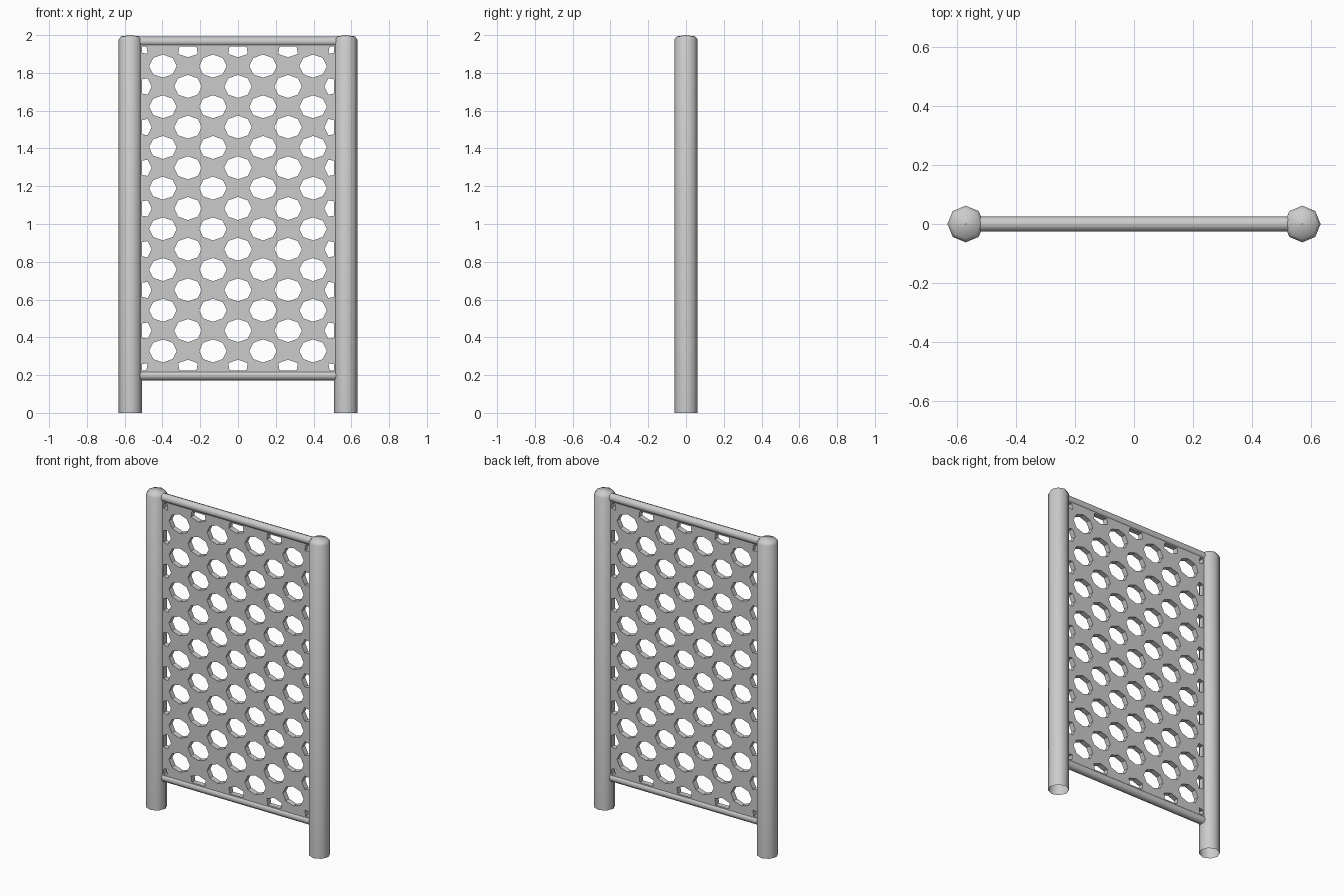
import bpy
from math import cos, sin, pi

cube = bpy.data.objects.get("Cube")
if cube:
    bpy.data.objects.remove(cube, do_unlink=True)

grey = bpy.data.materials.new("grey metal")
grey.use_nodes = True
grey.diffuse_color = (0.6, 0.6, 0.6, 1)
grey.node_tree.nodes["Principled BSDF"].inputs["Base Color"].default_value = (0.6, 0.6, 0.6, 1)

SIDES = 8
POST_X, POST_R = 0.57, 0.062
RAIL_LOW, RAIL_TOP, RAIL_R = 0.198, 1.966, 0.026
MID_Z = (RAIL_LOW + RAIL_TOP) / 2


def lathe(name, profile, location, axis_rotation=(0, 0, 0)):
    """Octagonal tube from (radius, height) rings; a zero radius closes it."""
    verts, faces = [], []
    for r, h in profile:
        for i in range(SIDES):
            a = 2 * pi * i / SIDES
            verts.append((r * cos(a), r * sin(a), h))
    for k in range(len(profile) - 1):
        for i in range(SIDES):
            j = (i + 1) % SIDES
            a, b = k * SIDES, (k + 1) * SIDES
            faces.append((a + i, a + j, b + j, b + i))
    mesh = bpy.data.meshes.new(name)
    mesh.from_pydata(verts, [], faces)
    mesh.validate()
    obj = bpy.data.objects.new(name, mesh)
    bpy.context.collection.objects.link(obj)
    obj.location = location
    obj.rotation_euler = axis_rotation
    mesh.materials.append(grey)
    bpy.ops.object.select_all(action='DESELECT')
    obj.select_set(True)
    bpy.context.view_layer.objects.active = obj
    bpy.ops.object.shade_smooth_by_angle(angle=pi * 0.28)
    return obj


# Posts: open at the foot, softly domed at the top
post_profile = [(POST_R, 0), (POST_R, 1.975), (0.05, 1.993), (0.001, 2.0)]
for side, sign in (("left", 1), ("right", -1)):
    lathe(side + "_post", post_profile, (sign * POST_X, 0, 0))

# Rails between the posts
for name, z in (("bottom_rail", RAIL_LOW), ("top_rail", RAIL_TOP)):
    lathe(name, [(RAIL_R, -0.54), (RAIL_R, 0.54)], (0, 0, z), (0, pi / 2, 0))

# Perforated panel: a filled outline with staggered octagonal holes
PITCH_X, PITCH_Z = 0.1325, 0.1077
LIMIT_X, LIMIT_Z = 0.508, 0.857
HOLE_X, HOLE_Z = 0.073, 0.061

curve = bpy.data.curves.new("panel", 'CURVE')
curve.dimensions = '2D'
curve.fill_mode = 'BOTH'
curve.extrude = 0.017


def outline(points):
    spline = curve.splines.new('POLY')
    spline.points.add(len(points) - 1)
    for p, (x, z) in zip(spline.points, points):
        p.co = (x, z, 0, 1)
    spline.use_cyclic_u = True


def hole(cx, cz):
    """Octagon, flattened where it would run past the panel border."""
    points = []
    for i in range(SIDES):
        a = 2 * pi * i / SIDES
        dx, dz = HOLE_X * cos(a), HOLE_Z * sin(a)
        over_x = abs(cx + dx) > LIMIT_X
        over_z = abs(cz + dz) > LIMIT_Z
        x = cx + dx * (0.62 if over_z else 1)
        z = cz + dz * (0.62 if over_x else 1)
        x = max(-LIMIT_X, min(LIMIT_X, x))
        z = max(-LIMIT_Z, min(LIMIT_Z, z))
        p = (round(x, 4), round(z, 4))
        if p not in points:
            points.append(p)
    outline(points)


w, h = 0.535, (RAIL_TOP - RAIL_LOW) / 2
outline([(-w, -h), (w, -h), (w, h), (-w, h)])
for row in range(-8, 9):
    for col in range(-4, 5):
        if (row + col) % 2 == 0:
            hole(col * PITCH_X, row * PITCH_Z)

panel = bpy.data.objects.new("perforated_panel", curve)
bpy.context.collection.objects.link(panel)
panel.location = (0, 0, MID_Z)
panel.rotation_euler = (pi / 2, 0, 0)
curve.materials.append(grey)
bpy.ops.object.select_all(action='DESELECT')
panel.select_set(True)
bpy.context.view_layer.objects.active = panel
bpy.ops.object.convert(target='MESH')
bpy.ops.object.shade_flat()
